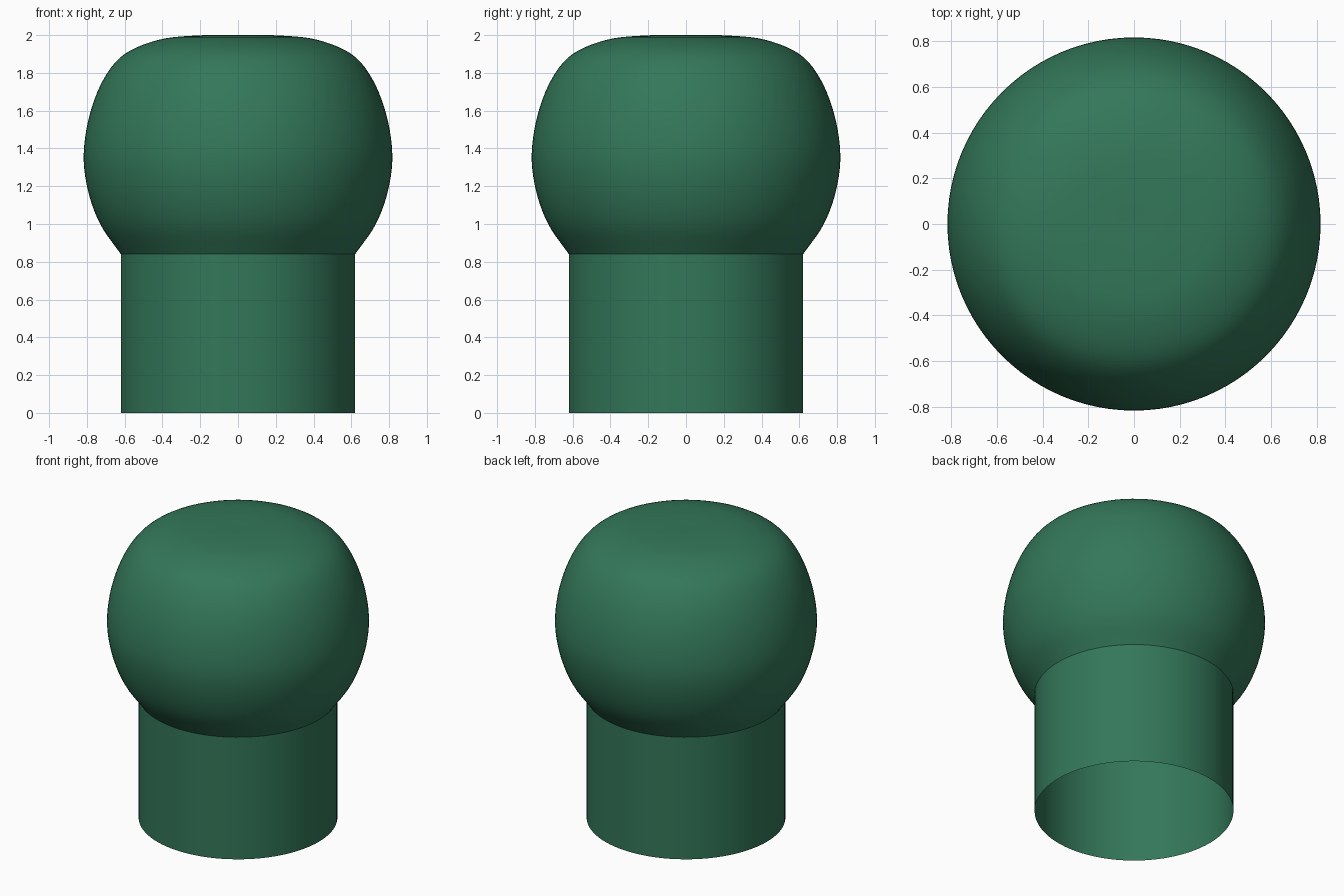
import bpy, math

if "Cube" in bpy.data.objects:
    bpy.data.objects.remove(bpy.data.objects["Cube"])

SEGMENTS = 96

green = bpy.data.materials.new("dark green")
green.diffuse_color = (0.033, 0.185, 0.10, 1)
green.use_nodes = True
green.node_tree.nodes["Principled BSDF"].inputs["Base Color"].default_value = green.diffuse_color


def smooth_path(pts, steps=5):
    """Catmull-Rom curve through the points."""
    ext = [(2 * pts[0][0] - pts[1][0], 2 * pts[0][1] - pts[1][1])] + pts
    ext.append((-pts[-2][0], pts[-2][1]))      # mirror across the axis
    out = []
    for i in range(1, len(ext) - 2):
        a, b, c, d = ext[i - 1:i + 3]
        for s in range(steps):
            t = s / steps
            out.append(tuple(0.5 * (2 * q + (r - p) * t
                       + (2 * p - 5 * q + 4 * r - w) * t * t
                       + (3 * q - p - 3 * r + w) * t ** 3)
                       for p, q, r, w in zip(a, b, c, d)))
    return out


def lathe(name, profile, tip_z):
    """Revolve (radius, z) points about z and close the top at tip_z."""
    n = SEGMENTS
    verts = [(r * math.cos(math.tau * k / n), r * math.sin(math.tau * k / n), z)
             for r, z in profile for k in range(n)]
    faces = [(i * n + k, i * n + (k + 1) % n, (i + 1) * n + (k + 1) % n, (i + 1) * n + k)
             for i in range(len(profile) - 1) for k in range(n)]
    last = (len(profile) - 1) * n
    verts.append((0, 0, tip_z))
    faces += [(last + k, last + (k + 1) % n, len(verts) - 1) for k in range(n)]
    mesh = bpy.data.meshes.new(name)
    mesh.from_pydata(verts, [], faces)
    mesh.materials.append(green)
    obj = bpy.data.objects.new(name, mesh)
    bpy.context.collection.objects.link(obj)
    bpy.context.view_layer.objects.active = obj
    obj.select_set(True)
    bpy.ops.object.shade_smooth_by_angle(angle=math.radians(22))
    return obj


# Straight stem, open at the bottom, flaring into a rounded, flat-topped head
stem = [(0.62, 0.0), (0.62, 0.42)]
head = smooth_path([(0.62, 0.84), (0.73, 1.0), (0.795, 1.18), (0.817, 1.37),
                    (0.785, 1.58), (0.71, 1.77), (0.60, 1.90), (0.42, 1.975),
                    (0.22, 1.998), (0.0, 2.0)])
lathe("hollow_knob", stem + head, 2.0)
